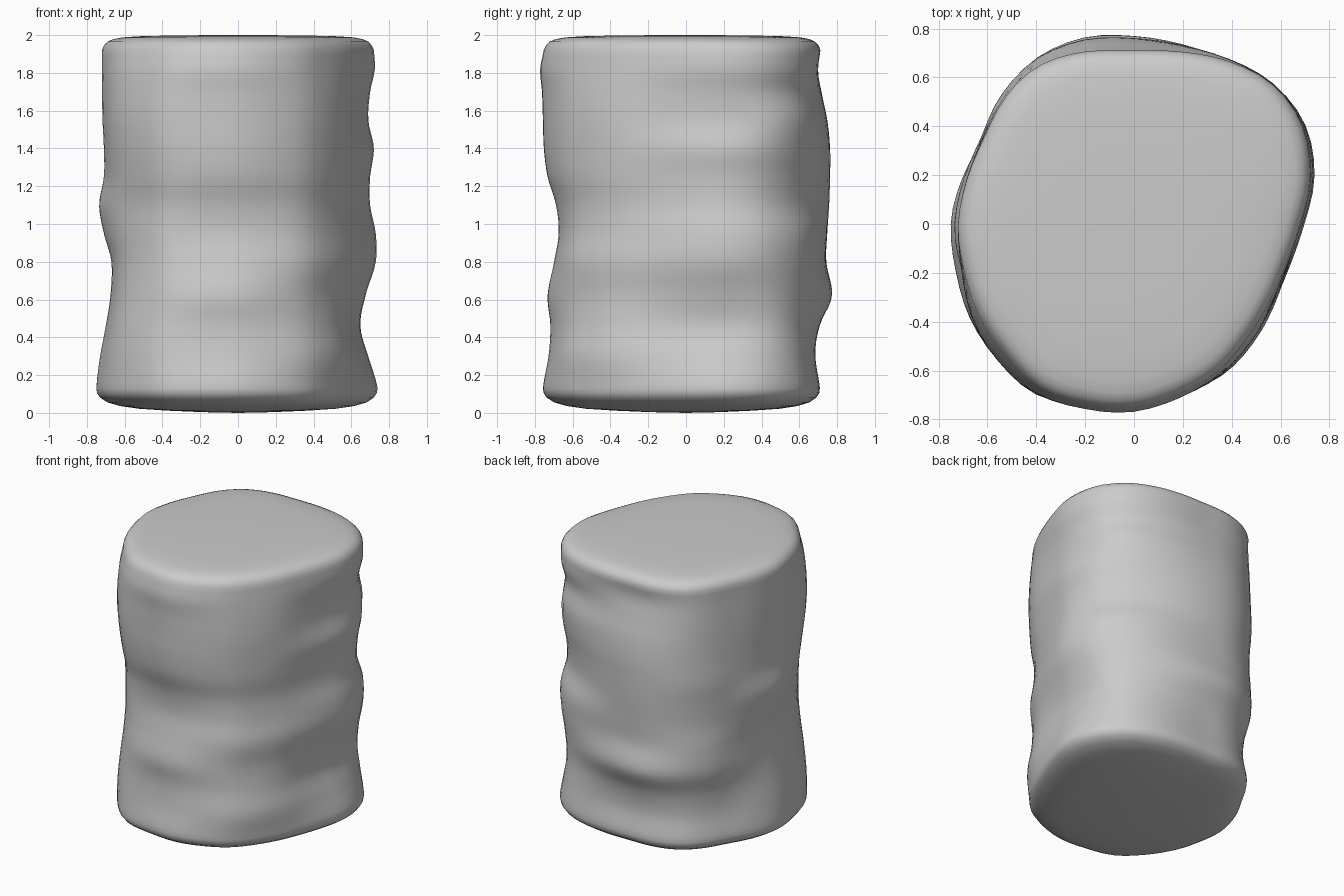
import bpy, bmesh, math

# outer outline seen from above: radius every 15 degrees from +x
OUTLINE = [.70, .765, .81, .81, .787, .77, .77, .79, .79, .76, .73, .735,
           .75, .755, .775, .79, .81, .785, .77, .745, .725, .69, .67, .668]

# side profiles: extent at each height, for eight directions (degrees)
Z = [.13, .3, .46, .62, .8, .95, 1.1, 1.25, 1.4, 1.55, 1.7, 1.82, 1.93]
SIDES = {
    15: [.75, .70, .655, .685, .74, .74, .71, .71, .73, .70, .71, .735, .73],
    45: [.815, .795, .78, .79, .81, .81, .77, .775, .80, .81, .785, .81, .81],
    97: [.70, .675, .70, .765, .735, .74, .75, .755, .755, .74, .71, .69, .705],
    135: [.735, .71, .72, .76, .76, .75, .755, .765, .76, .755, .75, .745, .745],
    180: [.75, .73, .70, .675, .67, .71, .735, .71, .71, .717, .72, .72, .72],
    225: [.79, .785, .77, .75, .735, .733, .735, .76, .78, .79, .785, .77, .745],
    262: [.76, .73, .72, .735, .70, .675, .69, .735, .755, .76, .765, .775, .755],
    315: [.69, .705, .68, .67, .685, .665, .66, .68, .69, .695, .69, .68, .67],
}
ANGLES = list(SIDES)


def cubic(a, b, c, d, t):
    return b + .5 * t * (c - a + t * (2*a - 5*b + 4*c - d + t * (3*(b - c) + d - a)))


def outline(deg):
    i, t = int(deg // 15), (deg % 15) / 15
    return cubic(*[OUTLINE[(i + k) % 24] for k in (-1, 0, 1, 2)], t)


def profile(deg, z):
    p = SIDES[deg]
    n = len(Z) - 1
    z = min(max(z, Z[0]), Z[-1])
    i = max(k for k in range(n) if Z[k] <= z)
    t = (z - Z[i]) / (Z[i + 1] - Z[i])
    return cubic(*[p[min(max(i + k, 0), n)] for k in (-1, 0, 1, 2)], t) / max(p)


def radius(deg, z):
    # blend the two neighbouring profiles round the body
    for k, a in enumerate(ANGLES):
        b = ANGLES[(k + 1) % 8]
        span, off = (b - a) % 360, (deg - a) % 360
        if off < span:
            t = off / span
            t = t * t * (3 - 2 * t)
            return outline(deg) * ((1 - t) * profile(a, z) + t * profile(b, z))


# rings as (height, scale): rounded bottom, creased wall, rounded top
rings = [(.004, .25), (.012, .5), (.022, .7), (.036, .83), (.055, .92), (.08, .972), (.105, .995)]
rings += [(.13 + 1.79 * k / 54, 1) for k in range(55)]
rings += [(1.945, .985), (1.965, .96), (1.978, .92), (1.988, .85), (1.995, .7), (1.999, .4)]

SEG = 72
bm = bmesh.new()
loops = []
for z, s in rings:
    loop = []
    for k in range(SEG):
        deg = 360 * k / SEG
        r, a = radius(deg, z) * s, math.radians(deg)
        loop.append(bm.verts.new((r * math.cos(a), r * math.sin(a), z)))
    loops.append(loop)
for lo, hi in zip(loops, loops[1:]):
    for k in range(SEG):
        j = (k + 1) % SEG
        bm.faces.new((lo[k], lo[j], hi[j], hi[k]))

# closed ends
for loop, z in ((loops[0], 0), (loops[-1], 2)):
    c = bm.verts.new((0, 0, z))
    for k in range(SEG):
        bm.faces.new((loop[k], loop[(k + 1) % SEG], c))
bmesh.ops.recalc_face_normals(bm, faces=bm.faces)

mesh = bpy.data.meshes.new("creased_body")
bm.to_mesh(mesh)
bm.free()
mesh.shade_smooth()
body = bpy.data.objects.new("creased_body", mesh)
bpy.context.collection.objects.link(body)
